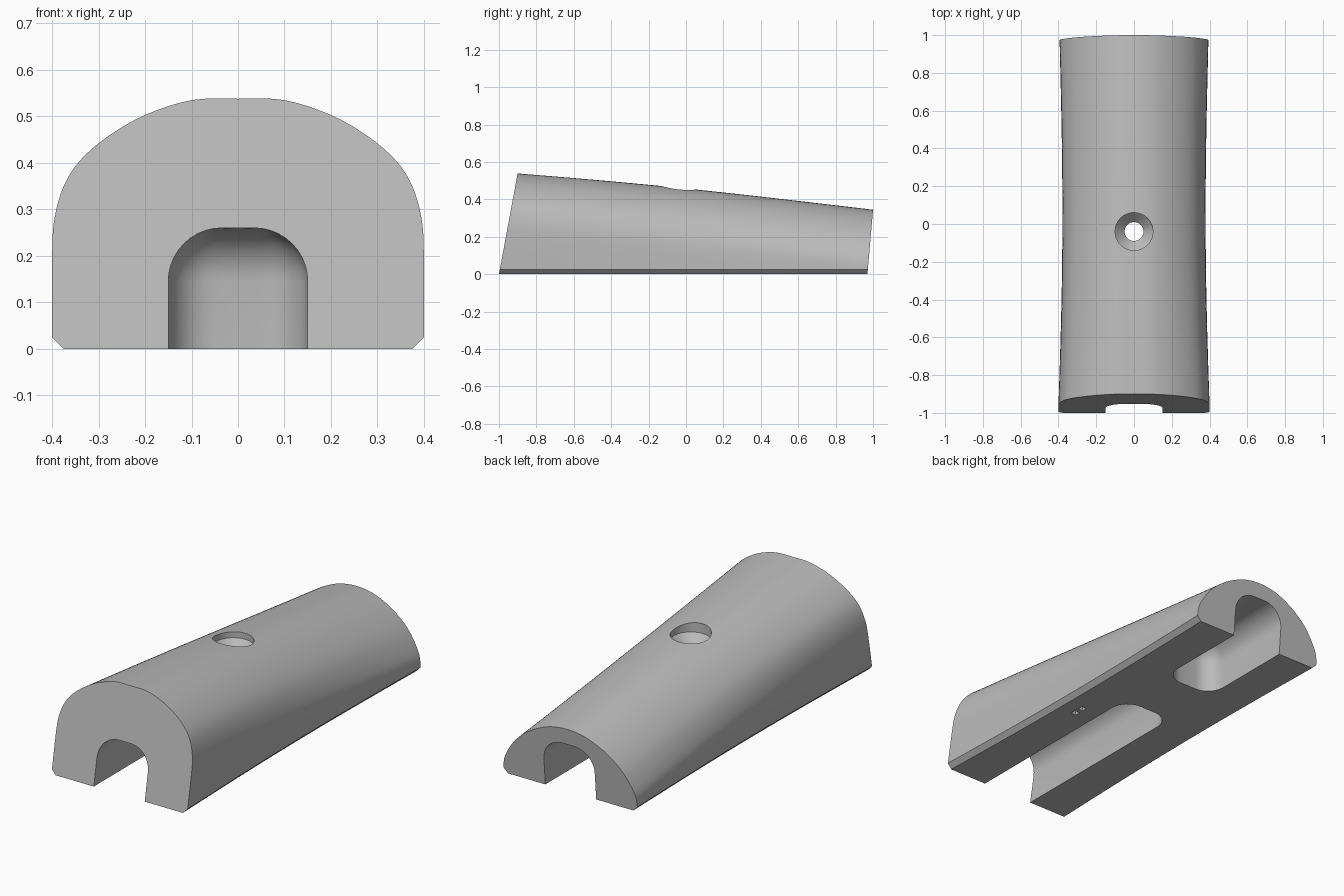
import bpy
import bmesh
import math
from mathutils import Vector

if "Cube" in bpy.data.objects:
    bpy.data.objects.remove(bpy.data.objects["Cube"], do_unlink=True)

grey = bpy.data.materials.new("plain_grey")
grey.use_nodes = True
grey.diffuse_color = (0.5, 0.5, 0.5, 1)
grey.node_tree.nodes["Principled BSDF"].inputs["Base Color"].default_value = (0.5, 0.5, 0.5, 1)


def loft(name, rings):
    """Closed solid through rings with equal point counts."""
    bm = bmesh.new()
    loops = [[bm.verts.new(p) for p in ring] for ring in rings]
    n = len(loops[0])
    for a, b in zip(loops, loops[1:]):
        for i in range(n):
            j = (i + 1) % n
            bm.faces.new((a[i], a[j], b[j], b[i]))
    bm.faces.new(loops[0])
    bm.faces.new(loops[-1])
    bmesh.ops.recalc_face_normals(bm, faces=bm.faces)
    mesh = bpy.data.meshes.new(name)
    bm.to_mesh(mesh)
    bm.free()
    mesh.materials.append(grey)
    obj = bpy.data.objects.new(name, mesh)
    bpy.context.collection.objects.link(obj)
    return obj


def smooth_curve(points, steps=4):
    """Catmull-Rom curve through 2D points."""
    p = [Vector(q) for q in points]
    p = [p[0]] + p + [Vector((-p[-2].x, p[-2].y))]
    out = []
    for a, b, c, d in zip(p, p[1:], p[2:], p[3:]):
        for k in range(steps):
            t = k / steps
            out.append(0.5 * (2 * b + (c - a) * t + (2 * a - 5 * b + 4 * c - d) * t ** 2
                              + (3 * b - a - 3 * c + d) * t ** 3))
    return out + [p[-2]]


# Body: chamfered arch tapering from the tall front to the low rear
front = smooth_curve([(.40, .025), (.40, .2), (.395, .28), (.375, .35), (.34, .405),
                      (.28, .457), (.2, .503), (.1, .535), (0, .538)])
rear = smooth_curve([(.394, .025), (.39, .07), (.375, .11), (.345, .16), (.31, .205),
                     (.26, .25), (.19, .295), (.1, .332), (0, .345)])
front = [Vector((.375, 0))] + front
rear = [Vector((.369, 0))] + rear


def section(t):
    bulge = math.sin(math.pi * t)
    half = []
    for f, r in zip(front, rear):
        p = f.lerp(r, t)
        z = p.y * (1 + 0.027 * bulge) if p.y > 0.03 else p.y
        y = (1 - t) * (-1 + 0.185 * z) + t * (0.97 + 0.087 * z)
        half.append((p.x * (1 - 0.045 * bulge), y, z))
    return half + [(-x, y, z) for x, y, z in reversed(half[:-1])]


body = loft("grip_body", [section(i / 20) for i in range(21)])


# Cutters: two round-topped slots open at the ends
def slot(name, y0, y1):
    def ring(inset, z):
        r = max(0.1 - inset, 0.01)
        w = 0.15 - inset - r
        mid, length = (y0 + y1) / 2, (y1 - y0) / 2 - inset - r
        pts = []
        for q, (sx, sy) in enumerate(((1, 1), (-1, 1), (-1, -1), (1, -1))):
            for k in range(9):
                a = (q + k / 8) * math.pi / 2
                pts.append((sx * w + r * math.cos(a), mid + sy * length + r * math.sin(a), z))
        return pts
    arc = [i * math.pi / 20 for i in range(11)]
    rings = [ring(0, -0.1)]
    rings += [ring(0.115 * (1 - math.cos(a)), 0.145 + 0.115 * math.sin(a)) for a in arc]
    return loft(name, rings)


# Cutter: countersunk screw hole
def circle(r, z, n=48):
    return [(r * math.cos(i * math.tau / n), -0.04 + r * math.sin(i * math.tau / n), z)
            for i in range(n)]


def pocket(name, y):
    s = 0.015
    corners = [(-s, -s), (s, -s), (s, s), (-s, s)]
    return loft(name, [[(0.26 + a, y + b, z) for a, b in corners] for z in (-0.05, 0.03)])


cutters = [slot("front_slot", -1.4, 0.107), slot("rear_slot", 0.425, 1.4),
           loft("screw_hole", [circle(.1, .6), circle(.1, .42), circle(.05, .37), circle(.05, .15)]),
           pocket("pocket_a", -0.155), pocket("pocket_b", -0.1)]

bpy.context.view_layer.objects.active = body
for cutter in cutters:
    cutter.hide_render = True
    mod = body.modifiers.new(cutter.name, "BOOLEAN")
    mod.operation = "DIFFERENCE"
    mod.solver = "EXACT"
    mod.object = cutter
    bpy.ops.object.modifier_apply(modifier=mod.name)
    bpy.data.objects.remove(cutter, do_unlink=True)

# Smooth curved walls, crisp cut edges
bpy.ops.object.select_all(action="DESELECT")
body.select_set(True)
bpy.ops.object.shade_smooth_by_angle(angle=math.radians(30))
